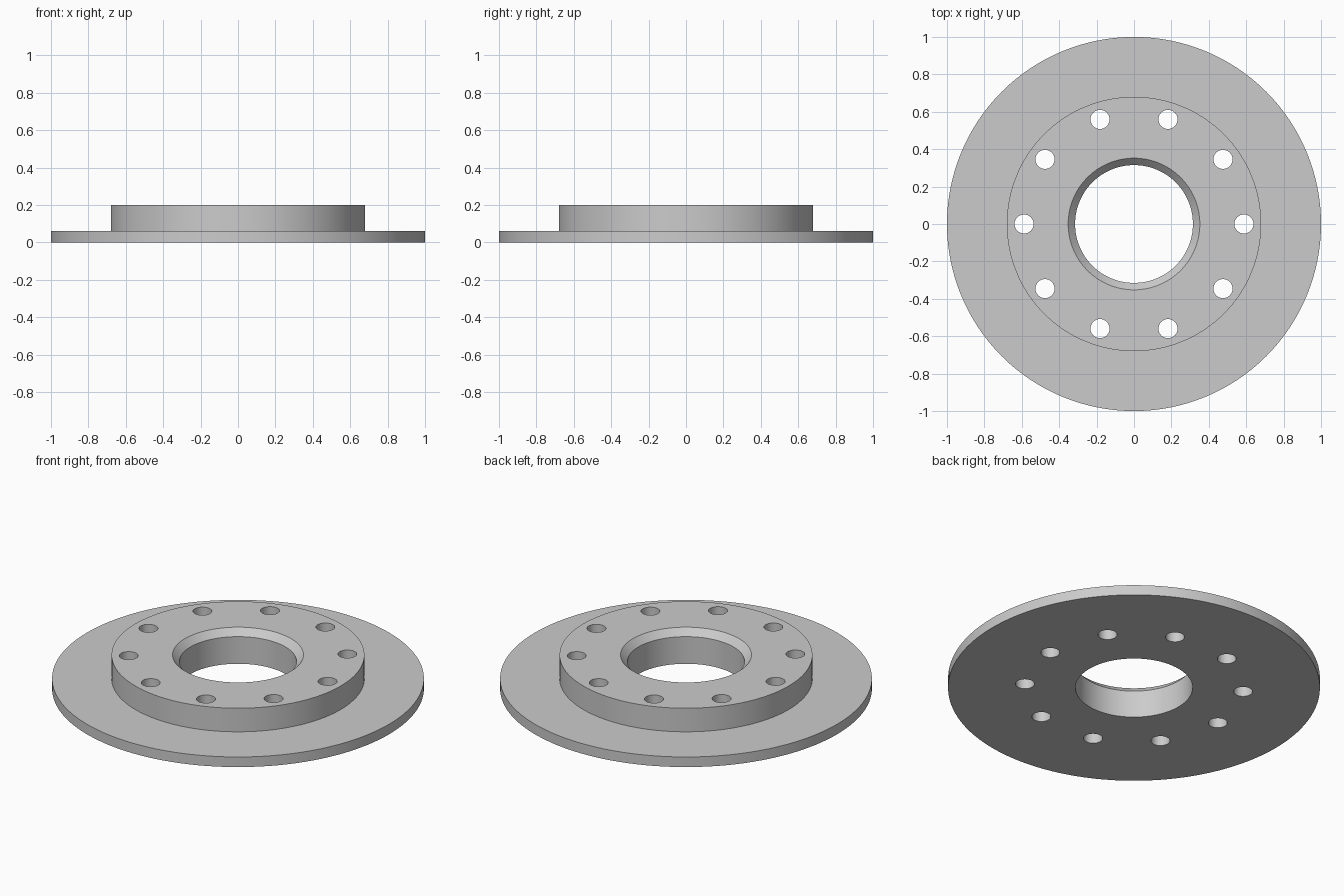
import bpy, bmesh, math
from mathutils import Matrix, Vector

default = bpy.data.objects.get("Cube")
if default:
    bpy.data.objects.remove(default, do_unlink=True)

SEGMENTS = 128
BOLT_COUNT = 10
BOLT_CIRCLE = 0.588
BOLT_RADIUS = 0.051


def make_object(name, bm):
    bmesh.ops.recalc_face_normals(bm, faces=bm.faces)
    mesh = bpy.data.meshes.new(name)
    bm.to_mesh(mesh)
    bm.free()
    obj = bpy.data.objects.new(name, mesh)
    bpy.context.collection.objects.link(obj)
    return obj


def lathe(name, profile):
    """Revolve a closed (radius, height) profile around z."""
    bm = bmesh.new()
    verts = [bm.verts.new((r, 0, z)) for r, z in profile]
    edges = [bm.edges.new((a, b)) for a, b in zip(verts, verts[1:] + verts[:1])]
    bmesh.ops.spin(bm, geom=verts + edges, cent=(0, 0, 0), axis=(0, 0, 1),
                   angle=math.tau, steps=SEGMENTS, use_merge=True)
    bmesh.ops.remove_doubles(bm, verts=bm.verts, dist=0.0001)
    return make_object(name, bm)


# Flange disc with raised hub and chamfered centre bore
flange = lathe("hub_flange", [
    (0.315, 0), (1, 0), (1, 0.06), (0.68, 0.06),
    (0.68, 0.2), (0.352, 0.2), (0.315, 0.161)])

# Ring of bolt hole cutters
bm = bmesh.new()
for i in range(BOLT_COUNT):
    angle = math.tau * i / BOLT_COUNT
    centre = Vector((math.cos(angle), math.sin(angle), 0)) * BOLT_CIRCLE
    bmesh.ops.create_cone(bm, cap_ends=True, segments=32, radius1=BOLT_RADIUS,
                          radius2=BOLT_RADIUS, depth=1,
                          matrix=Matrix.Translation(centre))
cutter = make_object("bolt_hole_cutter", bm)
cutter.hide_render = True

# Cut the bolt holes
cut = flange.modifiers.new("bolt_holes", "BOOLEAN")
cut.operation = "DIFFERENCE"
cut.solver = "EXACT"
cut.object = cutter
bpy.ops.object.select_all(action="DESELECT")
bpy.context.view_layer.objects.active = flange
flange.select_set(True)
bpy.ops.object.modifier_apply(modifier=cut.name)
bpy.data.objects.remove(cutter, do_unlink=True)

# Single grey metal colour
grey = bpy.data.materials.new("light_grey_metal")
grey.use_nodes = True
colour = (0.6, 0.6, 0.6, 1)
grey.diffuse_color = colour
for node in grey.node_tree.nodes:
    if node.type == "BSDF_PRINCIPLED":
        node.inputs["Base Color"].default_value = colour
flange.data.materials.clear()
flange.data.materials.append(grey)

bpy.ops.object.shade_smooth_by_angle(angle=math.radians(30))
